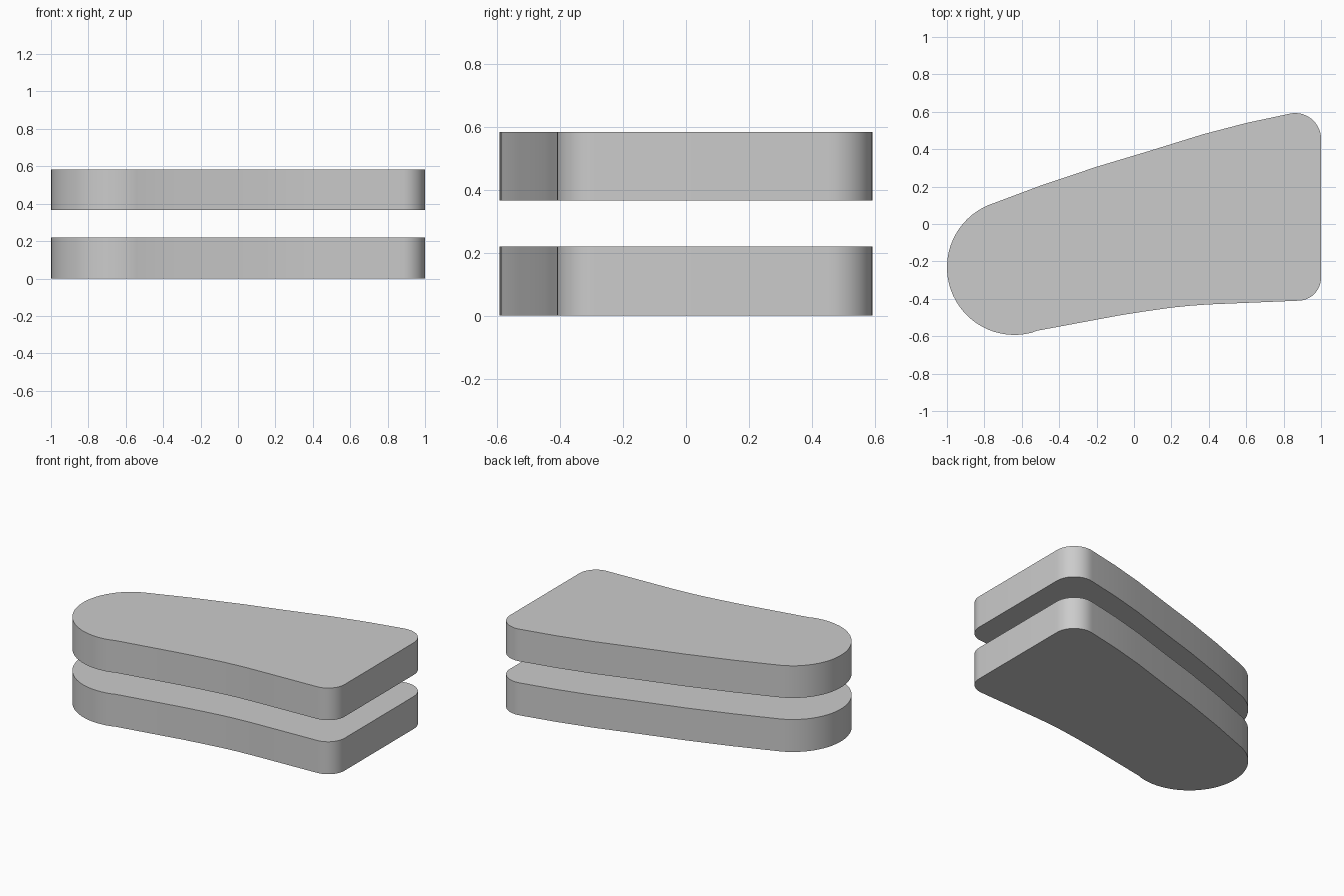
import bpy, bmesh
from math import cos, sin, radians

if "Cube" in bpy.data.objects:
    bpy.data.objects.remove(bpy.data.objects["Cube"])


def arc(cx, cy, r, a0, a1, n):
    angles = [radians(a0 + (a1 - a0) * i / n) for i in range(n + 1)]
    return [(cx + r * cos(a), cy + r * sin(a)) for a in angles]


# Outline, counter-clockwise: round nose, lower edge, two corners, upper edge
outline = arc(-0.639, -0.232, 0.361, 113, 285, 32)
outline += [(-0.52, -0.571), (-0.3, -0.53), (-0.08, -0.489), (0.06, -0.467),
            (0.2, -0.447), (0.3, -0.437), (0.4, -0.43)]
outline += arc(0.877, -0.287, 0.123, 272, 360, 12)
outline += arc(0.862, 0.455, 0.138, 0, 104, 14)
outline += [(0.6, 0.54), (0.37, 0.48), (0.08, 0.39), (-0.2, 0.306), (-0.5, 0.205)]


def plate(name, z, height):
    bm = bmesh.new()
    base = bm.faces.new([bm.verts.new((x, y, z)) for x, y in outline])
    top = bmesh.ops.extrude_face_region(bm, geom=[base])["geom"]
    verts = [v for v in top if isinstance(v, bmesh.types.BMVert)]
    bmesh.ops.translate(bm, vec=(0, 0, height), verts=verts)
    # Keep a closed solid with a bottom face
    if not any(all(abs(v.co.z - z) < 1e-6 for v in f.verts) for f in bm.faces):
        bm.faces.new([v for v in bm.verts if abs(v.co.z - z) < 1e-6])
    bmesh.ops.recalc_face_normals(bm, faces=bm.faces[:])
    mesh = bpy.data.meshes.new(name)
    bm.to_mesh(mesh)
    bm.free()
    obj = bpy.data.objects.new(name, mesh)
    bpy.context.collection.objects.link(obj)
    bpy.ops.object.select_all(action='DESELECT')
    obj.select_set(True)
    bpy.context.view_layer.objects.active = obj
    bpy.ops.object.shade_smooth_by_angle(angle=radians(30))


# Two identical stacked plates with an air gap
plate("lower_plate", 0.0, 0.22)
plate("upper_plate", 0.366, 0.218)
